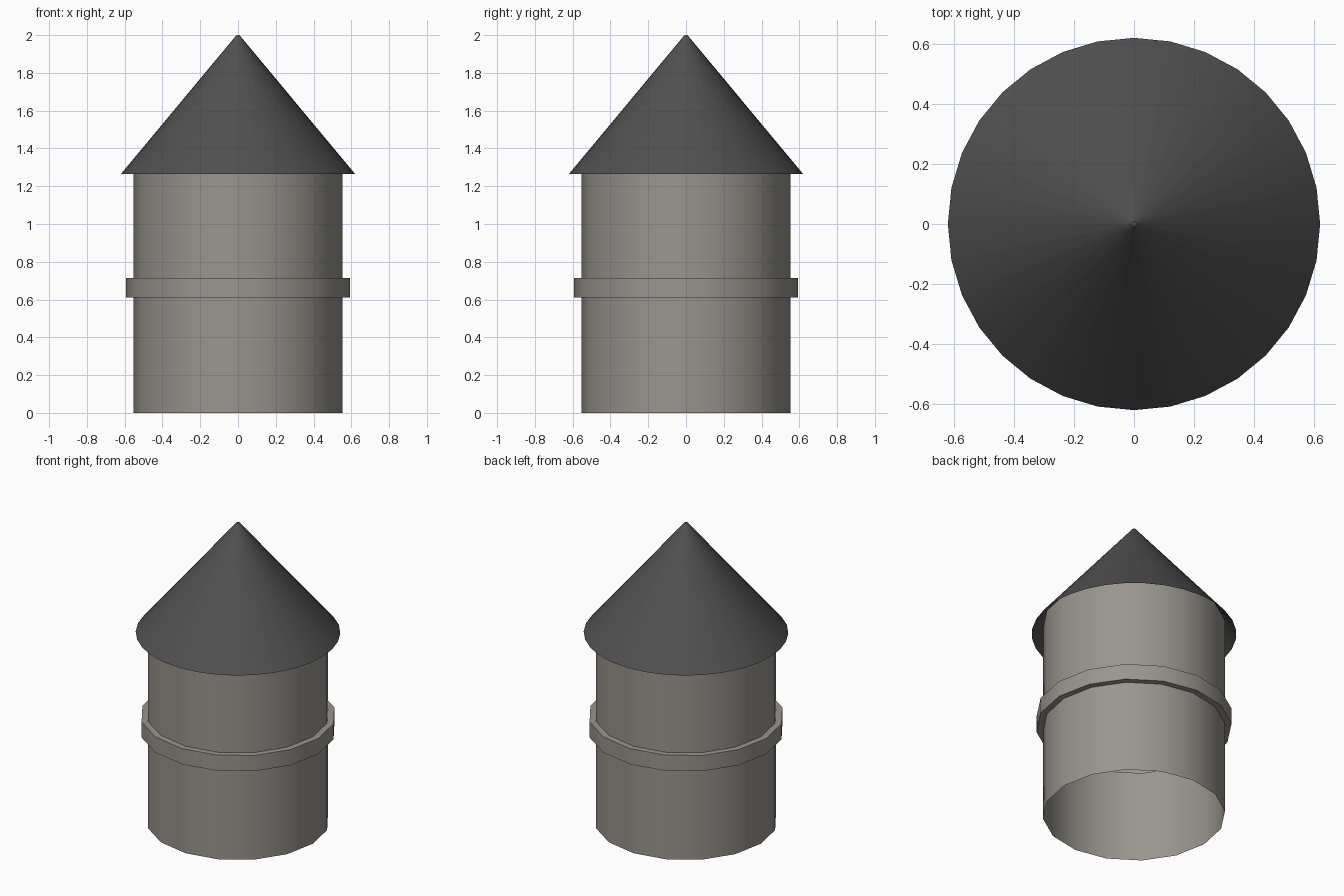
import bpy, bmesh, math

if "Cube" in bpy.data.objects:
    bpy.data.objects.remove(bpy.data.objects["Cube"])


def material(name, rgb):
    m = bpy.data.materials.new(name)
    m.diffuse_color = (*rgb, 1.0)
    m.use_nodes = True
    m.node_tree.nodes["Principled BSDF"].inputs["Base Color"].default_value = m.diffuse_color
    return m


def lathe(name, profile, sides, mat, cap_top=False):
    """Turn an (r, z) profile, listed bottom to top, around the z axis."""
    bm = bmesh.new()
    rings = []
    for r, z in profile:
        rings.append([bm.verts.new((r * math.cos(2 * math.pi * i / sides),
                                    r * math.sin(2 * math.pi * i / sides), z))
                      for i in range(sides)])
    for a, b in zip(rings, rings[1:]):
        for i in range(sides):
            j = (i + 1) % sides
            bm.faces.new((a[i], a[j], b[j], b[i]))
    if cap_top:
        bm.faces.new(rings[-1])
    mesh = bpy.data.meshes.new(name)
    bm.to_mesh(mesh)
    bm.free()
    mesh.materials.append(mat)
    obj = bpy.data.objects.new(name, mesh)
    bpy.context.collection.objects.link(obj)
    bpy.ops.object.select_all(action='DESELECT')
    obj.select_set(True)
    bpy.context.view_layer.objects.active = obj
    bpy.ops.object.shade_smooth_by_angle(angle=math.radians(30))
    return obj


stone = material("stone", (0.32, 0.30, 0.27))
slate = material("slate", (0.08, 0.08, 0.08))

# Open-bottomed wall with a raised band, running up inside the roof
R, BAND = 0.553, 0.593
lathe("tower_wall", [(R, 0), (R, 0.61), (BAND, 0.61), (BAND, 0.715),
                     (R, 0.715), (R, 1.335)], 16, stone)

# Overhanging conical roof, open underneath, with a tiny blunt tip
lathe("roof", [(0.62, 1.265), (0.008, 2.0)], 32, slate, cap_top=True)
